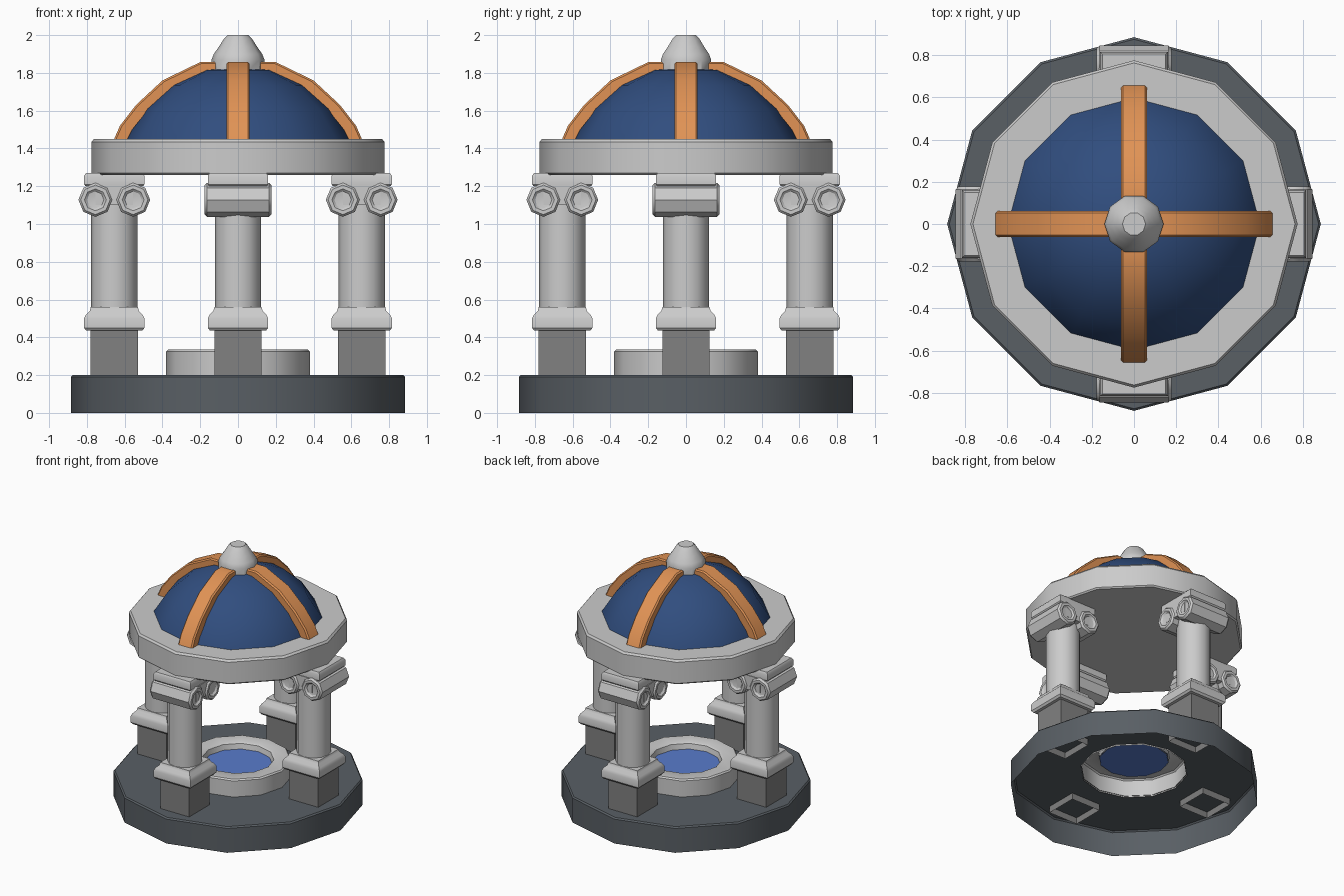
import bpy, bmesh
from math import radians, pi, cos, sin, sqrt
from mathutils import Matrix

if "Cube" in bpy.data.objects:
    bpy.data.objects.remove(bpy.data.objects["Cube"])


def material(name, rgb):
    m = bpy.data.materials.new(name)
    m.diffuse_color = (*rgb, 1)
    m.use_nodes = True
    m.node_tree.nodes["Principled BSDF"].inputs["Base Color"].default_value = m.diffuse_color
    return m


SLATE = material("slate", (0.1, 0.115, 0.13))
DARK = material("dark_stone", (0.22, 0.22, 0.22))
BLUE = material("dome_blue", (0.03, 0.075, 0.21))
COPPER = material("copper", (0.75, 0.29, 0.09))
WATER = material("water_blue", (0.1, 0.2, 0.6))


def finish(name, bm, mat, matrix):
    bm.transform(matrix)
    me = bpy.data.meshes.new(name)
    bm.to_mesh(me)
    bm.free()
    me.shade_smooth()
    me.set_sharp_from_angle(angle=radians(35))
    if mat:
        me.materials.append(mat)
    ob = bpy.data.objects.new(name, me)
    bpy.context.collection.objects.link(ob)
    return ob


def lathe(name, profile, sides=12, mat=None, matrix=Matrix(), turn=0.0):
    """Spin (radius, z) points around z; radius 0 makes a pole."""
    bm = bmesh.new()
    rings = []
    for r, z in profile:
        count = sides if r > 0 else 1
        rings.append([bm.verts.new((r * cos(turn + 2 * pi * i / sides),
                                    r * sin(turn + 2 * pi * i / sides), z))
                      for i in range(count)])
    for a, b in zip(rings, rings[1:]):
        for i in range(sides):
            j = (i + 1) % sides
            if len(a) == 1:
                bm.faces.new((a[0], b[j], b[i]))
            elif len(b) == 1:
                bm.faces.new((a[i], a[j], b[0]))
            else:
                bm.faces.new((a[i], a[j], b[j], b[i]))
    return finish(name, bm, mat, matrix)


def square(name, profile, mat=None, matrix=Matrix()):
    """Square block from (half width, z) points."""
    return lathe(name, [(w * sqrt(2), z) for w, z in profile], 4, mat, matrix, pi / 4)


# Hollow base, open below, with an opening under the basin
lathe("base", [(0.885, 0), (0.885, 0.19), (0.875, 0.2), (0.375, 0.2)], mat=SLATE)

# Basin and water
lathe("basin", [(0.38, 0.19), (0.38, 0.325), (0.37, 0.335), (0.27, 0.335),
                (0.255, 0.325), (0.245, 0.28)])
lathe("water", [(0.25, 0.285), (0, 0.285)], mat=WATER)

# Four columns
for k, side in enumerate(("right", "back", "left", "front")):
    m = Matrix.Rotation(k * pi / 2, 4, 'Z') @ Matrix.Translation((0.655, 0, 0))
    square(side + "_plinth", [(0.125, 0.15), (0.125, 0.44)], DARK, m)
    square(side + "_column_base", [(0, 0.435), (0.148, 0.435), (0.16, 0.45), (0.16, 0.5),
                                   (0.15, 0.52), (0.13, 0.54), (0.125, 0.56), (0, 0.56)], None, m)
    lathe(side + "_shaft", [(0.123, 0.55), (0.123, 1.21)], matrix=m)
    square(side + "_abacus", [(0, 1.2), (0.152, 1.2), (0.16, 1.21), (0.16, 1.255),
                              (0.15, 1.27), (0, 1.27)], None, m)
    # Scroll rolls and the slab joining them
    for s, tag in ((-1, "inner"), (1, "outer")):
        roll = m @ Matrix.Translation((s * 0.1, 0, 1.128)) @ Matrix.Rotation(pi / 2, 4, 'X')
        lathe(f"{side}_{tag}_scroll",
              [(0, -0.162), (0.025, -0.162), (0.045, -0.165), (0.058, -0.177), (0.078, -0.177),
               (0.09, -0.163), (0.09, 0.163), (0.078, 0.177), (0.058, 0.177),
               (0.045, 0.165), (0.025, 0.162), (0, 0.162)], 8, None, roll)
    square(side + "_scroll_slab", [(0, 1.1), (1, 1.1), (1, 1.21), (0, 1.21)], None,
           m @ Matrix.Diagonal((0.1, 0.165, 1, 1)))

# Round entablature
lathe("entablature", [(0, 1.26), (0.765, 1.26), (0.775, 1.27), (0.775, 1.435),
                      (0.763, 1.45), (0.57, 1.45)])

# Dome
lathe("dome", [(0.6, 1.44), (0.595, 1.455), (0.495, 1.61), (0.355, 1.735), (0.18, 1.815), (0, 1.83)],
      mat=BLUE)

# Four curved ribs
outer = [(0.66, 1.44), (0.625, 1.52), (0.54, 1.63), (0.4, 1.76), (0.2, 1.857), (0.11, 1.857)]
inner = [(0.59, 1.44), (0.56, 1.5), (0.48, 1.6), (0.35, 1.71), (0.18, 1.8), (0.11, 1.8)]
for k, side in enumerate(("right", "back", "left", "front")):
    bm = bmesh.new()
    rows = []
    for (xo, zo), (xi, zi) in zip(outer, inner):
        xm, zm = xo + (xi - xo) * 0.15, zo + (zi - zo) * 0.15
        rows.append([bm.verts.new(p) for p in (
            (xi, -0.062, zi), (xm, -0.062, zm), (xo, -0.052, zo),
            (xo, 0.052, zo), (xm, 0.062, zm), (xi, 0.062, zi))])
    for a, b in zip(rows, rows[1:]):
        for i in range(6):
            j = (i + 1) % 6
            bm.faces.new((a[i], a[j], b[j], b[i]))
    bm.faces.new(rows[0])
    bm.faces.new(rows[-1])
    bmesh.ops.recalc_face_normals(bm, faces=bm.faces)
    finish(side + "_rib", bm, COPPER, Matrix.Rotation(k * pi / 2, 4, 'Z'))

# Finial
lathe("finial", [(0.138, 1.8), (0.14, 1.87), (0.128, 1.9), (0.1, 1.94), (0.075, 1.98),
                 (0.055, 2.0), (0, 2.0)], 10)
